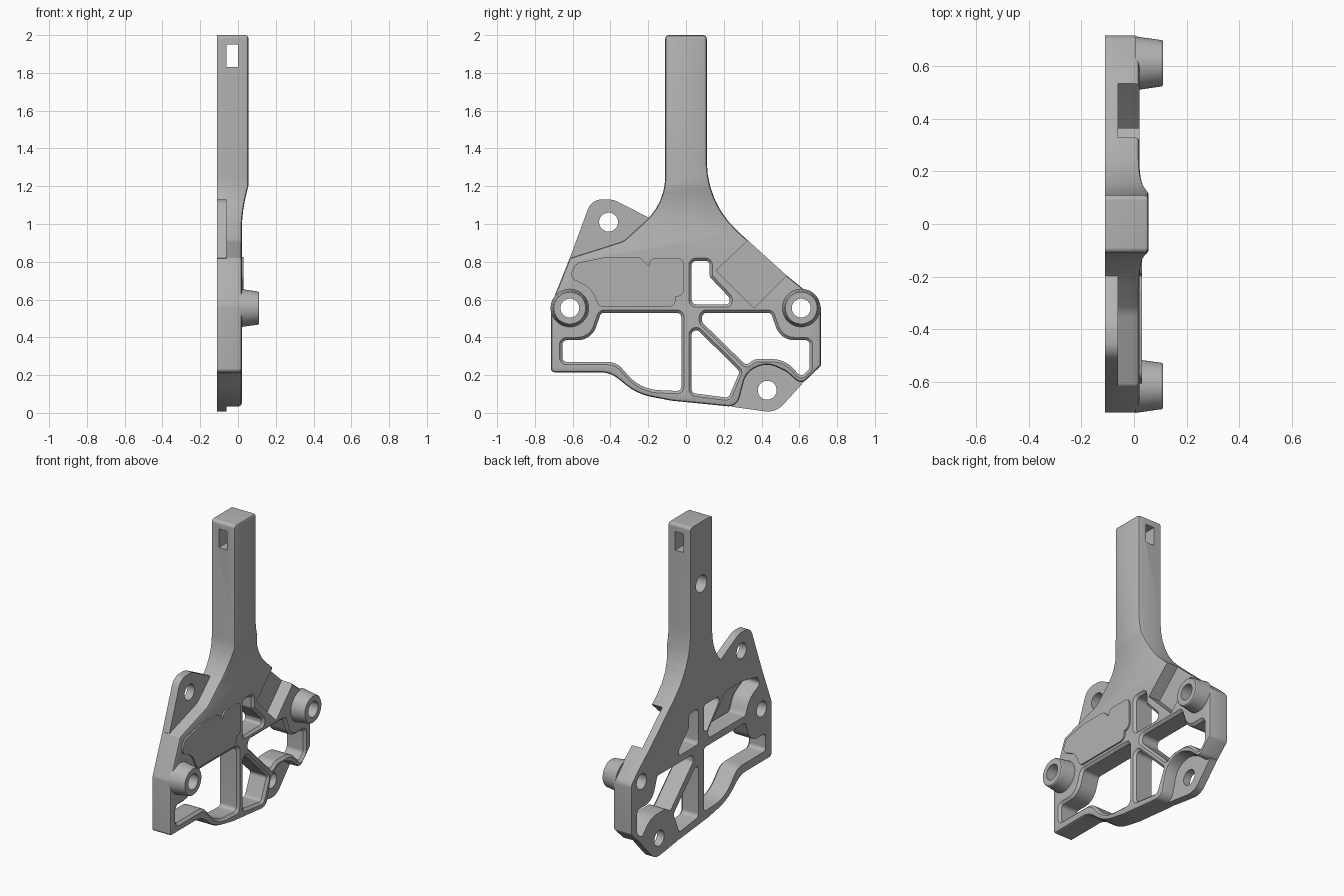
import bpy, bmesh, math
from mathutils import Vector

old = bpy.data.objects.get("Cube")
if old:
    bpy.data.objects.remove(old, do_unlink=True)

grey = bpy.data.materials.new("satin grey")
grey.use_nodes = True
colour = (0.45, 0.45, 0.45, 1)
grey.diffuse_color = colour
grey.node_tree.nodes["Principled BSDF"].inputs["Base Color"].default_value = colour

BACK, EAR, FACE, TIP = -0.11, -0.06, 0.02, 0.11
EDGE = 0.015


def rounded(points, radius):
    """Round the corners of a (y, z[, radius]) polygon and return it anticlockwise."""
    out, n = [], len(points)
    for i, p in enumerate(points):
        r = p[2] if len(p) > 2 else radius
        c = Vector(p[:2])
        a = Vector(points[i - 1][:2]) - c
        b = Vector(points[(i + 1) % n][:2]) - c
        turn = math.pi - a.angle(b)
        reach = min(r * math.tan(turn / 2), 0.48 * a.length, 0.48 * b.length)
        start, end = c + a.normalized() * reach, c + b.normalized() * reach
        r = reach / math.tan(turn / 2)
        mid = c + (a.normalized() + b.normalized()).normalized() * (r / math.cos(turn / 2))
        steps = max(2, math.ceil(turn / math.radians(9)))
        u, v = start - mid, end - mid
        for k in range(steps + 1):
            t = k / steps
            w = (u * math.sin((1 - t) * turn) + v * math.sin(t * turn)) / math.sin(turn)
            out.append(mid + w)
    area = sum(out[i - 1].cross(out[i]) for i in range(len(out)))
    return out if area > 0 else out[::-1]


def inset(loop, d):
    """Move an anticlockwise loop inwards by d."""
    out, n = [], len(loop)
    for i, p in enumerate(loop):
        a, b = (p - loop[i - 1]).normalized(), (loop[(i + 1) % n] - p).normalized()
        na, nb = Vector((-a.y, a.x)), Vector((-b.y, b.x))
        out.append(p + (na + nb) * (d / (1 + na.dot(nb))))
    return out


def circle(y, z, r, sides=48):
    angles = [math.tau * i / sides for i in range(sides)]
    return [Vector((y + r * math.cos(a), z + r * math.sin(a))) for a in angles]


def loft(bm, loop, levels):
    """Stack copies of a loop along x; each level is (x, inset)."""
    rings = [[bm.verts.new((x, *p)) for p in inset(loop, d)] for x, d in levels]
    for low, high in zip(rings, rings[1:]):
        for i in range(len(loop)):
            bm.faces.new((low[i - 1], low[i], high[i], high[i - 1]))
    bm.faces.new(rings[0][::-1])
    bm.faces.new(rings[-1])


def make(name, bm):
    bmesh.ops.recalc_face_normals(bm, faces=bm.faces)
    mesh = bpy.data.meshes.new(name)
    bm.to_mesh(mesh)
    bm.free()
    mesh.materials.append(grey)
    obj = bpy.data.objects.new(name, mesh)
    bpy.context.collection.objects.link(obj)
    return obj


def finish(obj, cutter):
    """Cut the object, then shade it smooth with sharp edges kept."""
    bpy.ops.object.select_all(action="DESELECT")
    obj.select_set(True)
    bpy.context.view_layer.objects.active = obj
    mod = obj.modifiers.new("cut", "BOOLEAN")
    mod.operation, mod.solver, mod.object = "DIFFERENCE", "EXACT", cutter
    bpy.ops.object.modifier_apply(modifier=mod.name)
    bpy.ops.object.shade_smooth_by_angle(angle=math.radians(28))
    bpy.data.objects.remove(cutter, do_unlink=True)


# Main frame and stem outline
outline = rounded([
    (-0.11, 2), (-0.11, 1.11, 0.5), (-0.33, 0.91, 0.1), (-0.615, 0.82), (-0.715, 0.57, 0.05),
    (-0.715, 0.215), (-0.4, 0.215, 0.15), (-0.26, 0.1, 0.3), (-0.08, 0.065, 0.2),
    (0.27, 0.03, 0.06), (0.32, 0.22, 0.12), (0.43, 0.265, 0.12), (0.53, 0.22, 0.1),
    (0.61, 0.15, 0.04), (0.715, 0.25), (0.715, 0.57, 0.05), (0.635, 0.645, 0.06),
    (0.53, 0.73, 0.1), (0.11, 1.11, 0.5), (0.11, 2)], 0.02)
bm = bmesh.new()
loft(bm, outline, [(BACK, 0), (FACE - EDGE, 0), (FACE - EDGE * 0.3, EDGE * 0.3), (FACE, EDGE)])

# Thicken the stem through a hollow curve
low, high, rise = 0.96, 1.2, 0.035
for i in range(7):
    z = low + (high - low) * i / 6
    bmesh.ops.bisect_plane(bm, geom=bm.verts[:] + bm.edges[:] + bm.faces[:],
                           plane_co=(0, 0, z), plane_no=(0, 0, 1))
for v in bm.verts:
    if v.co.x > 0:
        t = min(1, max(0, (v.co.z - low) / (high - low)))
        v.co.x += rise * t * t
frame = make("frame_and_stem", bm)

# Openings between the ribs
windows = [
    [(-0.6, 0.725), (-0.57, 0.78), (-0.42, 0.81, 0.1), (-0.25, 0.81), (-0.07, 0.63),
     (-0.07, 0.575), (-0.45, 0.575), (-0.49, 0.67, 0.14)],
    [(-0.21, 0.805), (-0.025, 0.805), (-0.025, 0.59)],
    [(0.03, 0.805), (0.125, 0.805), (0.125, 0.72), (0.23, 0.61), (0.23, 0.575), (0.03, 0.575)],
    [(-0.025, 0.53), (-0.45, 0.53), (-0.5, 0.385, 0.16), (-0.655, 0.385), (-0.655, 0.27),
     (-0.37, 0.27, 0.1), (-0.24, 0.125, 0.25), (-0.025, 0.115)],
    [(0.03, 0.47), (0.285, 0.22), (0.225, 0.08), (0.03, 0.105)],
    [(0.085, 0.53), (0.45, 0.53), (0.5, 0.385, 0.16), (0.655, 0.385), (0.655, 0.235),
     (0.61, 0.19), (0.52, 0.285, 0.15), (0.36, 0.285, 0.1), (0.32, 0.25), (0.085, 0.48)],
]
bm = bmesh.new()
for shape in windows:
    loft(bm, rounded(shape, 0.024),
         [(BACK - 0.1, 0), (FACE - EDGE, 0), (FACE, -EDGE), (FACE + 0.01, -EDGE)])

# Boss bores, blind stem hole, corner pocket and stem slot
bosses = [(-0.615, 0.555), (0.61, 0.555)]
for y, z in bosses:
    loft(bm, circle(y, z, 0.05), [(BACK - 0.1, 0), (TIP + 0.1, 0)])
loft(bm, circle(0, 1.6, 0.055), [(BACK - 0.1, 0), (-0.01, 0)])
pocket = [(0.43, 1.01), (0.16, 0.755), (0.36, 0.555), (0.63, 0.825)]
loft(bm, rounded(pocket, 0.004), [(EAR, 0), (TIP, 0)])
slot = bmesh.ops.create_cube(bm, size=1)["verts"]
for v in slot:
    v.co = (-0.03 + v.co.x * 0.06, v.co.y, 1.89 + v.co.z * 0.12)
finish(frame, make("frame_cutter", bm))

# Thin mounting ears, flush with the back
ears = {
    "upper_ear": ([(-0.615, 0.82, 0), (-0.5, 1.13), (-0.385, 1.13), (-0.19, 1.03, 0),
                   (-0.32, 0.885, 0), (-0.6, 0.8, 0)], (-0.41, 1.01)),
    "lower_ear": ([(0.625, 0.165, 0), (0.475, 0), (0.24, 0.033, 0), (0.26, 0.06, 0),
                   (0.32, 0.24), (0.43, 0.275), (0.54, 0.24)], (0.43, 0.12)),
}
for name, (shape, hole) in ears.items():
    bm = bmesh.new()
    shape = [p if len(p) < 3 else (*p[:2], 0.002) for p in shape]
    loft(bm, rounded(shape, 0.11), [(BACK, 0), (EAR, 0)])
    ear = make(name, bm)
    bm = bmesh.new()
    loft(bm, circle(*hole, 0.05), [(BACK - 0.1, 0), (TIP, 0)])
    finish(ear, make("ear_cutter", bm))

# Tapered bosses
for name, (y, z) in zip(("front_boss", "rear_boss"), bosses):
    bm = bmesh.new()
    loft(bm, circle(y, z, 0.102), [(0.005, 0), (TIP - 0.005, 0.014), (TIP, 0.018)])
    boss = make(name, bm)
    bm = bmesh.new()
    loft(bm, circle(y, z, 0.05), [(BACK, 0), (TIP + 0.1, 0)])
    finish(boss, make("boss_cutter", bm))
